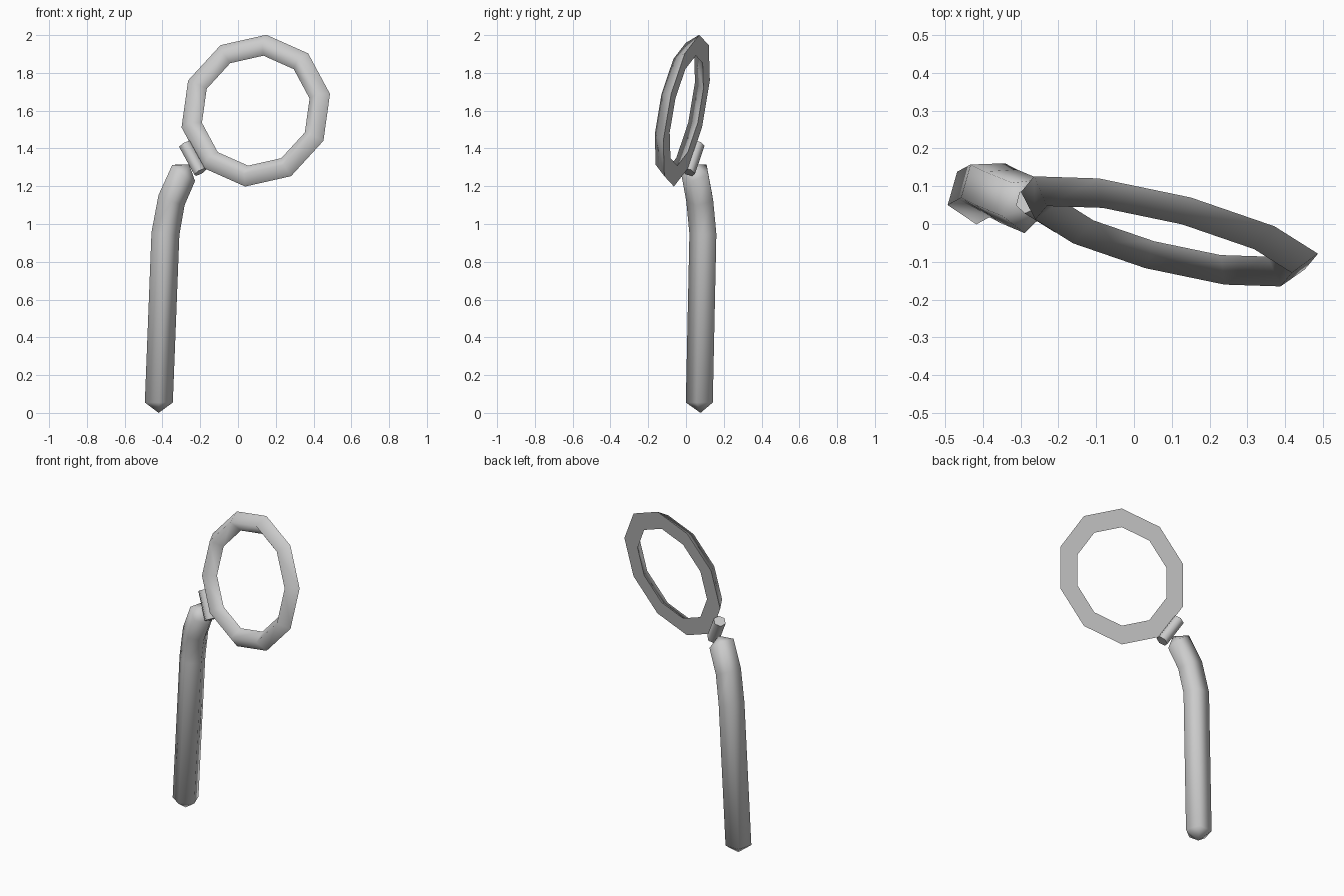
import bpy, bmesh, math
from mathutils import Vector, Matrix

if "Cube" in bpy.data.objects:
    bpy.data.objects.remove(bpy.data.objects["Cube"])


def finish(name, bm, sharp_angle):
    bmesh.ops.recalc_face_normals(bm, faces=bm.faces)
    for f in bm.faces:
        f.smooth = True
    for e in bm.edges:
        if len(e.link_faces) == 2 and e.calc_face_angle() > math.radians(sharp_angle):
            e.smooth = False
    me = bpy.data.meshes.new(name)
    bm.to_mesh(me)
    bm.free()
    ob = bpy.data.objects.new(name, me)
    bpy.context.collection.objects.link(ob)
    return ob


def bridge(bm, a, b):
    n = len(a)
    return [bm.faces.new((a[i], a[(i + 1) % n], b[(i + 1) % n], b[i])) for i in range(n)]


# Tilted plane shared by the ring and the collar
normal = Vector((-0.2535, -1, 0.2026)).normalized()
center = Vector((0.094, 0.003, 1.60))
up = Vector((0.056, 0.067, 0.40))
up = (up - normal * up.dot(normal)).normalized()
side = normal.cross(up)

# Ring: ten segments, flat back and a ridged front
bm = bmesh.new()
rows = []
for i in range(10):
    t = i * math.tau / 10
    d = up * math.cos(t) + side * math.sin(t)
    rows.append([bm.verts.new(center + d * r + normal * h)
                 for r, h in ((0.411, 0), (0.355, 0.065), (0.298, 0))])
for i in range(10):
    bridge(bm, rows[i], rows[(i + 1) % 10])
bmesh.ops.recalc_face_normals(bm, faces=bm.faces)
ring = finish("ring", bm, 100)
# keep the back flat by sharpening its borders
me = ring.data
flat = {tuple(sorted(k)) for p in me.polygons if p.normal.dot(normal) < -0.9 for k in p.edge_keys}
for e in me.edges:
    e.use_edge_sharp = tuple(sorted(e.vertices)) in flat

# Handle: bent five-sided tube with pointed ends
path = [((-0.42, 0.077, 0.055), (0, 0, 1)),
        ((-0.385, 0.096, 0.95), (0.10, -0.03, 1)),
        ((-0.352, 0.079, 1.13), (0.36, -0.13, 0.9)),
        ((-0.287, 0.052, 1.275), (0.57, -0.2, 0.78))]
bm = bmesh.new()
rings = []
for p, tan in path:
    q = Vector((0, 0, 1)).rotation_difference(Vector(tan))
    rings.append([bm.verts.new(Vector(p) + q @ Vector((0.078 * math.cos(a), 0.078 * math.sin(a), 0)))
                  for a in (math.radians(272 + 72 * k) for k in range(5))])
for a, b in zip(rings, rings[1:]):
    bridge(bm, a, b)
tips = [bm.verts.new((-0.42, 0.077, 0)),
        bm.verts.new(Vector(path[-1][0]) + Vector(path[-1][1]).normalized() * 0.05)]
for tip, loop in zip(tips, (rings[0], rings[-1])):
    for k in range(5):
        bm.faces.new((loop[k], loop[(k + 1) % 5], tip))
finish("handle", bm, 80)

# Collar: short bar between handle and ring
axis = Vector((-0.48, 0.30, 0.877)).normalized()
bx = normal.cross(axis).normalized()
by = axis.cross(bx)
m = Matrix((bx, by, axis)).transposed().to_4x4()
m.translation = (-0.24, 0.038, 1.348)
bm = bmesh.new()
bmesh.ops.create_cone(bm, cap_ends=True, segments=6, radius1=0.037, radius2=0.037,
                      depth=0.175, matrix=m)
finish("collar", bm, 70)
